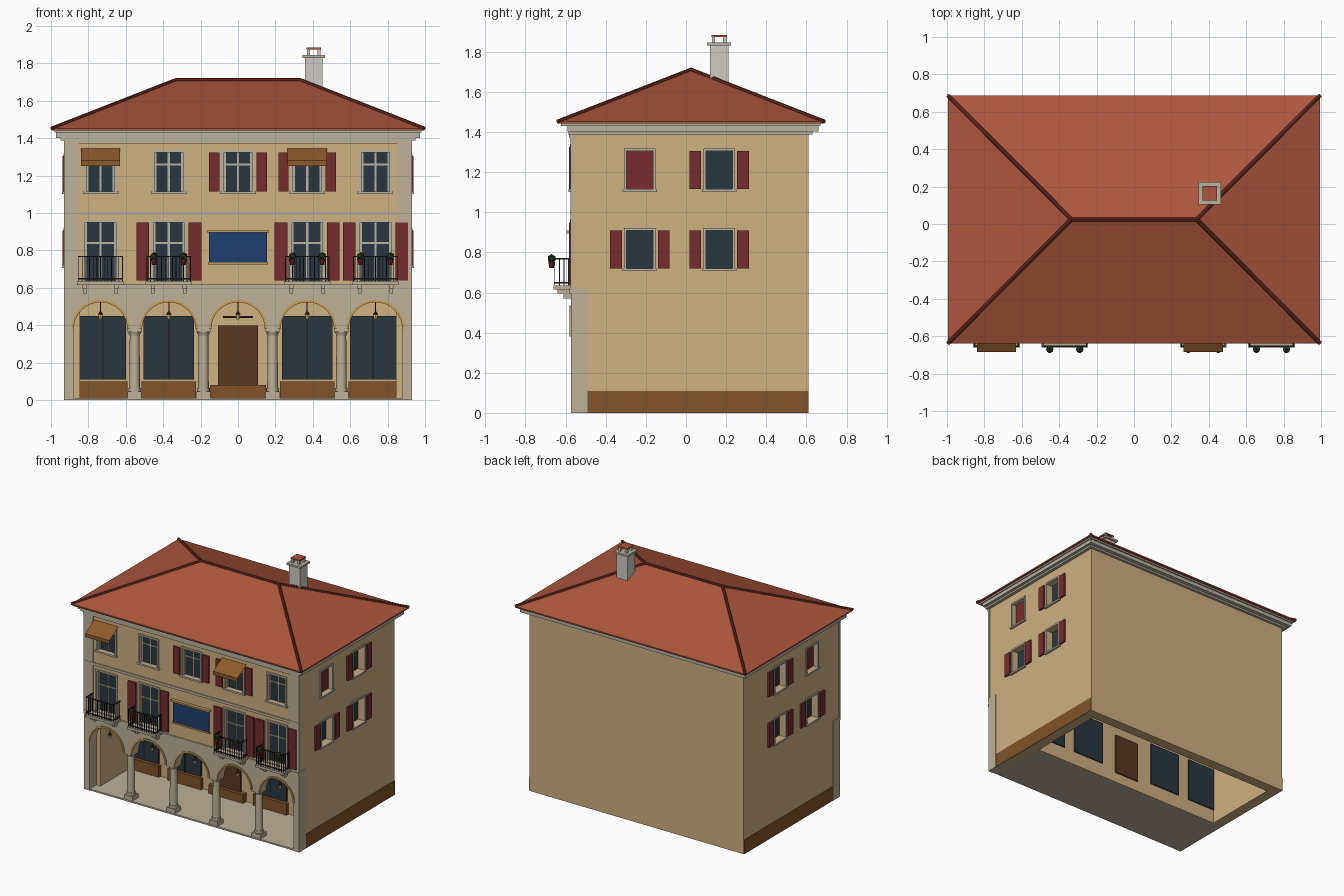
import bpy, bmesh
from math import pi, sin, cos
from mathutils import Matrix, Vector

if "Cube" in bpy.data.objects:
    bpy.data.objects.remove(bpy.data.objects["Cube"])

COL = dict(wall=(205, 175, 128), stone=(188, 175, 150), roof=(172, 87, 63), cap=(110, 50, 38),
           red=(118, 48, 50), glass=(46, 57, 67), brown=(127, 84, 46), door=(90, 59, 40),
           blue=(36, 66, 110), trim=(186, 178, 160), iron=(38, 38, 36), cloth=(142, 92, 48),
           cornice=(160, 152, 134), plaster=(205, 202, 194), ochre=(196, 156, 88), leaf=(48, 62, 36),
           lamp=(235, 200, 130))
mats, parts = {}, {}

def mat(key):
    if key not in mats:
        m = bpy.data.materials.new(key)
        m.diffuse_color = [(c / 255) ** 2.2 for c in COL[key]] + [1]
        m.use_nodes = True
        m.node_tree.nodes["Principled BSDF"].inputs["Base Color"].default_value = m.diffuse_color
        mats[key] = m
    return mats[key]

def part(name, color):
    return parts.setdefault(name, (bmesh.new(), color))[0]

def box(name, color, x0, x1, y0, y1, z0, z1):
    m = Matrix.Translation(((x0 + x1) / 2, (y0 + y1) / 2, (z0 + z1) / 2))
    m = m @ Matrix.Diagonal((abs(x1 - x0), abs(y1 - y0), abs(z1 - z0), 1))
    bmesh.ops.create_cube(part(name, color), size=1, matrix=m)

def cyl(name, color, p, q, r1, r2=None, n=16):
    p, q = Vector(p), Vector(q)
    m = Matrix.Translation((p + q) / 2) @ (q - p).to_track_quat('Z', 'Y').to_matrix().to_4x4()
    bmesh.ops.create_cone(part(name, color), cap_ends=True, segments=n, radius1=r1,
                          radius2=r1 if r2 is None else r2, depth=(q - p).length, matrix=m)

def extrude_xz(name, color, pts, y0, y1):
    bm = part(name, color)
    f = bm.faces.new([bm.verts.new((x, y0, z)) for x, z in pts])
    new = bmesh.ops.extrude_face_region(bm, geom=[f])['geom']
    bmesh.ops.translate(bm, vec=(0, y1 - y0, 0), verts=[v for v in new if isinstance(v, bmesh.types.BMVert)])
    bmesh.ops.recalc_face_normals(bm, faces=bm.faces)

W, F, B = 0.925, -0.57, 0.61        # half width, front and back of the walls
BAYS = [-0.735, -0.37, 0, 0.37, 0.735]

def on(face, name, color, u0, u1, d0, d1, z0, z1):
    """Box on a wall: u along the wall, d outward from it."""
    if face == 'front':
        box(name, color, u0, u1, F - d0, F - d1, z0, z1)
    else:
        s = 1 if face == 'right' else -1
        box(name, color, s * (W + d0), s * (W + d1), u0, u1, z0, z1)

def window(face, u, hw, z0, z1, depth, shutters=0, closed=False, bar=None):
    on(face, face + '_cutter', 'wall', u - hw, u + hw, -0.12, 0.05, z0, z1)
    on(face, face + '_closed_shutters' if closed else face + '_glass', 'red' if closed else 'glass',
       u - hw, u + hw, -depth - 0.01, -depth, z0, z1)
    fr = face + '_frames'
    t = 0.013
    for s in (-1, 1):
        on(face, fr, 'trim', u + s * hw, u + s * (hw + t), -0.01, 0.008, z0 - t, z1 + t)
        if shutters:
            a = u + s * (hw + 0.024)
            on(face, face + '_shutters', 'red', a, a + s * shutters, 0, 0.014, z0, z1)
    on(face, fr, 'trim', u - hw, u + hw, -0.01, 0.008, z1, z1 + t)
    on(face, fr, 'trim', u - hw - 0.02, u + hw + 0.02, -0.01, 0.015, z0 - t, z0)
    if bar:
        on(face, fr, 'trim', u - 0.006, u + 0.006, -depth, -depth + 0.008, z0, z1)
        on(face, fr, 'trim', u - hw, u + hw, -depth, -depth + 0.008, bar - 0.005, bar + 0.005)
        for s in (-1, 1):
            on(face, fr, 'trim', u + s * (hw - 0.01), u + s * hw, -depth, -depth + 0.008, z0, z1)

# Walls, plinths and arcade floor
box('right_wall', 'wall', W - 0.08, W, F + 0.08, B, 0, 1.42)
box('left_wall', 'wall', -W, -W + 0.08, F + 0.08, B, 0, 1.42)
box('back_wall', 'wall', -W + 0.08, W - 0.08, B - 0.08, B, 0, 1.42)
box('front_wall', 'wall', -W, W, F, F + 0.08, 0.62, 1.42)
box('arcade_ceiling', 'wall', -W + 0.08, W - 0.08, F + 0.08, -0.1, 0.58, 0.61)
box('arcade_back_wall', 'wall', -W + 0.08, W - 0.08, -0.11, -0.09, 0, 0.6)
box('arcade_floor', 'stone', -W, W, F, -0.1, 0, 0.012)
for s in (-1, 1):
    box('side_plinths', 'brown', s * W, s * (W + 0.004), F, B, 0, 0.11)
    box('corner_pilasters', 'stone', s * 0.85, s * 0.93, F - 0.006, F + 0.01, 0.62, 1.39)

# Arcade front with five arches
R, SPRING = 0.145, 0.38
arc = [(-0.93, 0), (-0.93, 0.62), (0.93, 0.62), (0.93, 0), (0.88, 0)]
for c in reversed(BAYS):
    arc += [(c + R * cos(i * pi / 16), SPRING + R * sin(i * pi / 16)) for i in range(17)]
arc.append((-0.88, 0))
extrude_xz('arcade_front', 'stone', arc, F - 0.003, F + 0.08)
for c in BAYS:
    ring = [(c + r * cos(a * pi / 16), SPRING + r * sin(a * pi / 16))
            for r, seq in ((R - 0.002, range(17)), (R + 0.011, range(16, -1, -1))) for a in seq]
    extrude_xz('arch_trim', 'ochre', ring, F - 0.01, F + 0.01)

# Columns
for x in (-0.5525, -0.185, 0.185, 0.5525):
    y = F + 0.04
    box('column_blocks', 'stone', x - 0.037, x + 0.037, y - 0.037, y + 0.037, 0, 0.045)
    box('column_blocks', 'stone', x - 0.038, x + 0.038, y - 0.038, y + 0.038, 0.365, 0.382)
    cyl('columns', 'stone', (x, y, 0.045), (x, y, 0.065), 0.034)
    cyl('columns', 'stone', (x, y, 0.065), (x, y, 0.345), 0.029, 0.026)
    cyl('columns', 'stone', (x, y, 0.345), (x, y, 0.365), 0.027, 0.035)

# Shop fronts and door inside the arcade
for x, h in ((-0.722, 0.122), (-0.37, 0.135), (0.37, 0.135), (0.722, 0.122)):
    box('shop_glass', 'glass', x - h, x + h, -0.125, -0.08, 0.11, 0.45)
    box('shop_panels', 'brown', x - h - 0.01, x + h + 0.01, -0.135, -0.11, 0.012, 0.1)
    box('shop_mullions', 'iron', x - 0.004, x + 0.004, -0.13, -0.12, 0.11, 0.45)
box('door', 'door', -0.107, 0.107, -0.125, -0.08, 0.08, 0.4)
box('door_step', 'brown', -0.15, 0.15, -0.15, -0.11, 0.012, 0.08)
box('door_lamp_bar', 'iron', -0.08, 0.08, -0.135, -0.11, 0.44, 0.45)

# Hanging lanterns
for x in BAYS:
    y = F + 0.04
    cyl('lantern_rods', 'iron', (x, y, 0.47), (x, y, 0.53), 0.003, n=6)
    cyl('lantern_caps', 'iron', (x, y, 0.458), (x, y, 0.475), 0.017, 0.004, 6)
    cyl('lanterns', 'lamp', (x, y, 0.43), (x, y, 0.458), 0.008, 0.013, 6)

# String courses and front panel
for z0, z1, d in ((0.595, 0.622, 0.01), (0.99, 1.01, 0.008), (1.372, 1.39, 0.012)):
    on('front', 'string_courses', 'stone', -0.93, 0.93, 0, d, z0, z1)
on('front', 'sign_panel', 'blue', -0.155, 0.155, 0, 0.012, 0.735, 0.895)
on('front', 'sign_trim', 'ochre', -0.165, 0.165, 0, 0.025, 0.895, 0.908)
on('front', 'sign_trim', 'ochre', -0.16, 0.16, 0, 0.018, 0.724, 0.735)

# Front windows
for i, x in enumerate(BAYS):
    window('front', x, 0.075, 1.115, 1.325, 0.025, 0.055 if i in (2, 3) else 0, bar=1.26)
    if i != 2:
        window('front', x, 0.082, 0.64, 0.95, 0.025, 0.068 if i else 0, bar=0.84)

# Side windows, mirrored
for f in ('right', 'left'):
    window(f, -0.23, 0.066, 1.115, 1.305, 0.03, closed=True)
    window(f, 0.165, 0.066, 1.115, 1.305, 0.05, 0.058)
    for y in (-0.23, 0.165):
        window(f, y, 0.066, 0.72, 0.908, 0.05, 0.058)

# Awnings
for x in (-0.735, 0.37):
    bm = part('awnings', 'cloth')
    rows = [[bm.verts.new((x + s * 0.105, y, z)) for s in (-1, 1)]
            for y, z in ((F - 0.005, 1.345), (-0.685, 1.28), (-0.685, 1.252))]
    for a, b in zip(rows, rows[1:]):
        bm.faces.new((a[0], b[0], b[1], a[1]))

# Balconies with railings and flower pots
for x in (-0.735, -0.37, 0.37, 0.735):
    box('balcony_slabs', 'stone', x - 0.125, x + 0.125, -0.66, F, 0.615, 0.634)
    for s in (-1, 1):
        box('balcony_brackets', 'stone', x + s * 0.085 - 0.009, x + s * 0.085 + 0.009, -0.61, F, 0.57, 0.598)
        box('balcony_brackets', 'stone', x + s * 0.085 - 0.011, x + s * 0.085 + 0.011, -0.64, F, 0.595, 0.615)
    for z in (0.645, 0.764):
        box('railings', 'iron', x - 0.12, x + 0.12, -0.657, -0.65, z, z + 0.007)
        for s in (-1, 1):
            box('railings', 'iron', x + s * 0.113, x + s * 0.12, -0.65, F, z, z + 0.007)
    for k in range(13):
        u = x - 0.117 + k * 0.0195
        box('railings', 'iron', u - 0.002, u + 0.002, -0.656, -0.652, 0.634, 0.77)
    for s in (-1, 1):
        for k in range(3):
            u = x + s * 0.1165
            box('railings', 'iron', u - 0.002, u + 0.002, -0.632 + k * 0.022, -0.628 + k * 0.022, 0.634, 0.77)
        if x > -0.7:
            p = (x + s * 0.08, -0.67)
            cyl('flower_pots', 'red', (*p, 0.722), (*p, 0.755), 0.011, 0.017, 10)
            bmesh.ops.create_icosphere(part('flowers', 'leaf'), subdivisions=1, radius=0.022,
                                       matrix=Matrix.Translation((*p, 0.77)))

# Cornice
box('cornice', 'trim', -0.95, 0.95, F - 0.015, 0.63, 1.388, 1.402)
box('cornice', 'cornice', -0.972, 0.972, F - 0.02, 0.66, 1.402, 1.43)
box('cornice_top', 'trim', -0.98, 0.98, -0.622, 0.67, 1.43, 1.445)

# Hipped roof with ridge caps
E, RZ, CY = 1.452, 1.71, 0.025
eaves = [(-0.995, -0.638), (0.995, -0.638), (0.995, 0.688), (-0.995, 0.688)]
bm = part('roof', 'roof')
lo = [bm.verts.new((x, y, E - 0.01)) for x, y in eaves]
up = [bm.verts.new((x, y, E)) for x, y in eaves]
rl, rr = bm.verts.new((-0.335, CY, RZ)), bm.verts.new((0.335, CY, RZ))
for f in [lo[::-1], (up[0], up[1], rr, rl), (up[1], up[2], rr), (up[2], up[3], rl, rr), (up[3], up[0], rl)] + \
        [(lo[i], lo[(i + 1) % 4], up[(i + 1) % 4], up[i]) for i in range(4)]:
    bm.faces.new(f)
cyl('ridge_caps', 'cap', rl.co, rr.co, 0.011, n=8)
for v, r in zip(up, (rl, rr, rr, rl)):
    cyl('ridge_caps', 'cap', v.co, r.co, 0.011, n=8)

# Chimney
def square(name, color, h, z0, z1, x=0.405, y=0.165):
    box(name, color, x - h, x + h, y - h, y + h, z0, z1)
square('chimney', 'plaster', 0.046, 1.58, 1.83)
square('chimney_cap', 'trim', 0.06, 1.83, 1.845)
for sx in (-1, 1):
    for sy in (-1, 1):
        square('chimney_posts', 'plaster', 0.008, 1.845, 1.875, 0.405 + sx * 0.028, 0.165 + sy * 0.028)
square('chimney_lid', 'roof', 0.039, 1.874, 1.884)

# Turn the collected parts into objects
objs = {}
for name, (bm, color) in parts.items():
    me = bpy.data.meshes.new(name)
    bm.to_mesh(me)
    bm.free()
    me.materials.append(mat(color))
    objs[name] = ob = bpy.data.objects.new(name, me)
    bpy.context.collection.objects.link(ob)

# Smooth round parts
bpy.ops.object.select_all(action='DESELECT')
for n in ('columns', 'ridge_caps', 'flower_pots'):
    objs[n].select_set(True)
bpy.context.view_layer.objects.active = objs['columns']
bpy.ops.object.shade_smooth_by_angle()

# Window openings
for f in ('front', 'right', 'left'):
    cutter = objs[f + '_cutter']
    cutter.hide_render = True
    cutter.display_type = 'WIRE'
    mod = objs[f + '_wall'].modifiers.new('openings', 'BOOLEAN')
    mod.operation, mod.object, mod.solver = 'DIFFERENCE', cutter, 'EXACT'
